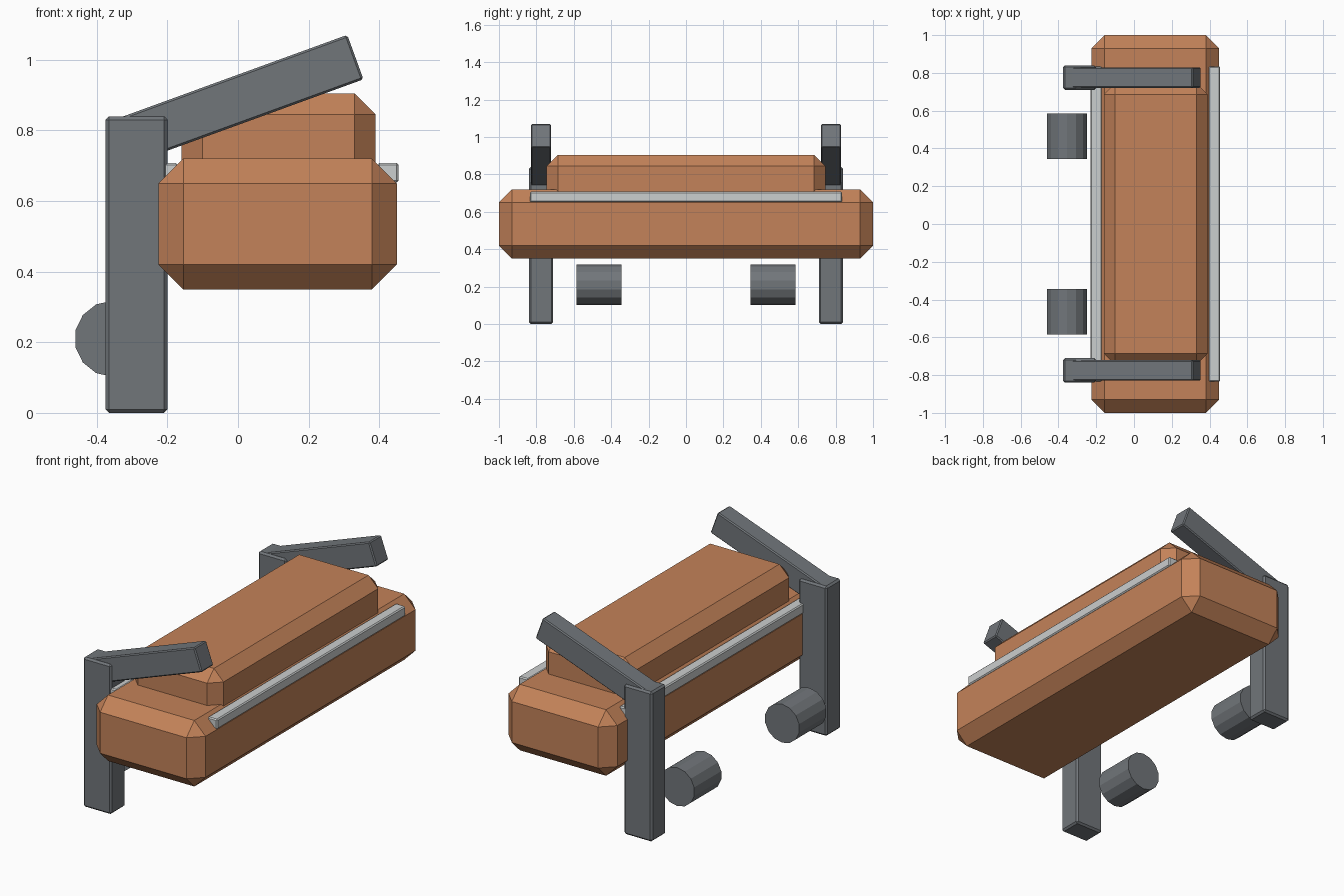
import bpy
import bmesh
import math
from mathutils import Matrix

default = bpy.data.objects.get("Cube")
if default:
    bpy.data.objects.remove(default, do_unlink=True)


def make_material(name, rgb):
    mat = bpy.data.materials.new(name)
    mat.use_nodes = True
    mat.diffuse_color = (*rgb, 1)
    mat.node_tree.nodes["Principled BSDF"].inputs["Base Color"].default_value = (*rgb, 1)
    return mat


orange = make_material("copper orange", (0.55, 0.225, 0.10))
grey = make_material("slate grey", (0.165, 0.18, 0.195))
silver = make_material("pale silver", (0.60, 0.62, 0.62))


def add_object(name, bm, mat):
    mesh = bpy.data.meshes.new(name)
    bm.to_mesh(mesh)
    bm.free()
    mesh.materials.append(mat)
    obj = bpy.data.objects.new(name, mesh)
    bpy.context.collection.objects.link(obj)
    return obj


def chamfered_box(name, size, centre, chamfer, mat, tilt=0):
    """Box with single-segment chamfers, tilted about the y axis."""
    bm = bmesh.new()
    bmesh.ops.create_cube(bm, size=1, matrix=Matrix.Diagonal((*size, 1)))
    obj = add_object(name, bm, mat)
    obj.location = centre
    obj.rotation_euler.y = -math.radians(tilt)
    bevel = obj.modifiers.new("chamfer", "BEVEL")
    bevel.width = chamfer
    bevel.segments = 1
    bevel.limit_method = "NONE"
    return obj


def roller(name, centre):
    """Faceted cylinder lying along y."""
    bm = bmesh.new()
    bmesh.ops.create_cone(bm, cap_ends=True, segments=14, radius1=0.108,
                          radius2=0.108, depth=0.24,
                          matrix=Matrix.Rotation(math.pi / 2, 4, "X"))
    add_object(name, bm, grey).location = centre


# Main body and raised upper block
chamfered_box("main_body", (0.675, 2.0, 0.37), (0.1125, 0, 0.535), 0.07, orange)
chamfered_box("upper_block", (0.55, 1.49, 0.36), (0.115, 0, 0.725), 0.06, orange)

# Long rails on both upper edges
for side, x in (("left", 0.425), ("right", -0.2)):
    chamfered_box(side + "_rail", (0.06, 1.67, 0.056), (x, 0, 0.68), 0.006, silver)

# Post, sloping arm and roller at each end
for end, s in (("front", -1), ("back", 1)):
    chamfered_box(end + "_post", (0.175, 0.13, 0.84), (-0.2875, s * 0.775, 0.42), 0.01, grey)
    chamfered_box(end + "_arm", (0.70, 0.108, 0.134), (0.0035, s * 0.775, 0.888), 0.006, grey, tilt=20)
    roller(end + "_roller", (-0.355, s * 0.465, 0.21))
